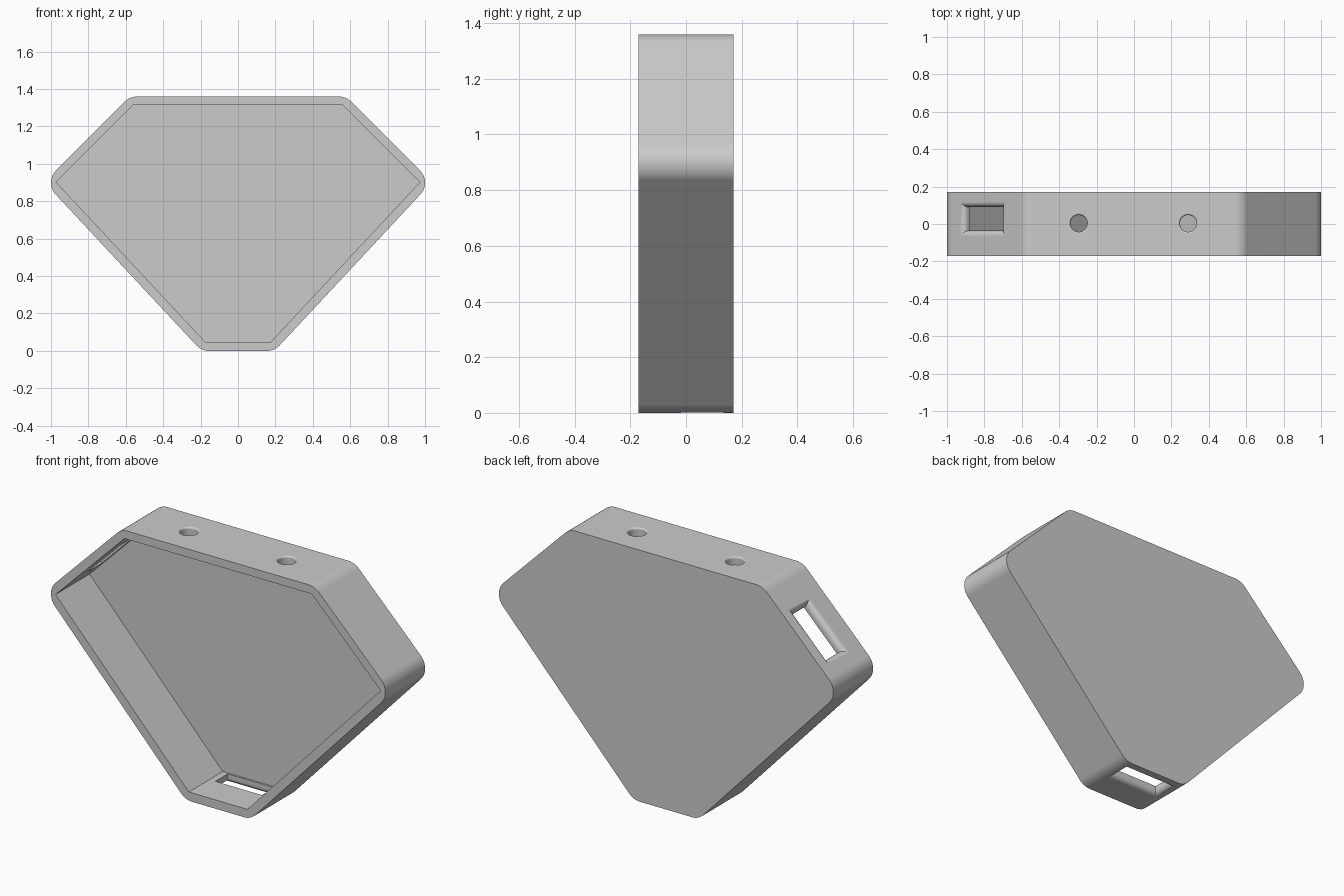
import bpy, bmesh, math
from mathutils import Matrix, Vector

if "Cube" in bpy.data.objects:
    bpy.data.objects.remove(bpy.data.objects["Cube"], do_unlink=True)

grey = bpy.data.materials.new("plain_grey")
grey.use_nodes = True
colour = (0.6, 0.6, 0.6, 1)
grey.diffuse_color = colour
grey.node_tree.nodes["Principled BSDF"].inputs["Base Color"].default_value = colour


def loft(name, rings):
    """Closed solid through a list of rings with equal point counts."""
    bm = bmesh.new()
    loops = [[bm.verts.new(p) for p in ring] for ring in rings]
    for a, b in zip(loops, loops[1:]):
        for i in range(len(a)):
            j = (i + 1) % len(a)
            bm.faces.new((a[i], a[j], b[j], b[i]))
    bm.faces.new(loops[0])
    bm.faces.new(loops[-1])
    bmesh.ops.recalc_face_normals(bm, faces=bm.faces)
    mesh = bpy.data.meshes.new(name)
    bm.to_mesh(mesh)
    bm.free()
    mesh.materials.append(grey)
    ob = bpy.data.objects.new(name, mesh)
    bpy.context.collection.objects.link(ob)
    return ob


def mirrored(half):
    """Complete a left half outline, listed top to bottom."""
    return [Vector(p) for p in half] + [Vector((-x, z)) for x, z in reversed(half)]


def rounded(points, radius, steps=10):
    """Replace every corner of a convex outline with an arc."""
    out = []
    for i, p in enumerate(points):
        a = (points[i - 1] - p).normalized()
        b = (points[(i + 1) % len(points)] - p).normalized()
        half = a.angle(b) / 2
        centre = p + (a + b).normalized() * radius / math.sin(half)
        start = p + a * radius / math.tan(half) - centre
        end = p + b * radius / math.tan(half) - centre
        sweep = math.pi - 2 * half
        for k in range(steps + 1):
            t = k / steps
            out.append(centre + (start * math.sin((1 - t) * sweep)
                                 + end * math.sin(t * sweep)) / math.sin(sweep))
    return out


def prism(name, outline, y0, y1):
    return loft(name, [[(p.x, y, p.y) for p in outline] for y in (y0, y1)])


def rectangle(hx, hy):
    return lambda g: [(sx * (hx + g), sy * (hy + g))
                      for sx, sy in ((-1, -1), (1, -1), (1, 1), (-1, 1))]


def circle(r, n=40):
    return lambda g: [((r + g) * math.cos(i * math.tau / n),
                       (r + g) * math.sin(i * math.tau / n)) for i in range(n)]


def flared_cutter(name, shape, flare, location, angle, steps=6):
    """Through hole whose outer rim is rolled over; local z points outward."""
    layers = [(0, -0.1)]
    for k in range(steps + 1):
        t = k / steps * math.pi / 2
        layers.append((flare * (1 - math.cos(t)), flare * (math.sin(t) - 1)))
    layers.append((flare, 0.03))
    place = Matrix.Translation(location) @ Matrix.Rotation(angle, 4, 'Y')
    return loft(name, [[place @ Vector((x, y, z)) for x, y in shape(g)]
                       for g, z in layers])


# Tray body: rounded outside, sharp-cornered recess open at the front
outer = mirrored([(-0.578, 1.36), (-1.036, 0.902), (-0.195, 0)])
inner = mirrored([(-0.56, 1.315), (-0.972, 0.902), (-0.175, 0.048)])
body = prism("tray_body", rounded(outer, 0.092), -0.17, 0.17)
cutters = [prism("recess_cutter", inner, -0.3, 0.12)]

# Round holes in the top wall
for x in (-0.295, 0.29):
    cutters.append(flared_cutter("top_hole_cutter", circle(0.045), 0.01,
                                 (x, 0.003, 1.36), 0))

# Slots in the right sloping wall and the bottom wall
cutters.append(flared_cutter("side_slot_cutter", rectangle(0.14, 0.063), 0.03,
                             (-0.81, 0.027, 1.128), -math.pi / 4))
cutters.append(flared_cutter("bottom_slot_cutter", rectangle(0.14, 0.052), 0.028,
                             (0, 0.058, 0), math.pi))

# Cut everything out of the body
bpy.context.view_layer.objects.active = body
body.select_set(True)
for cutter in cutters:
    cutter.hide_render = True
    mod = body.modifiers.new("cut", 'BOOLEAN')
    mod.operation = 'DIFFERENCE'
    mod.solver = 'EXACT'
    mod.object = cutter
    bpy.ops.object.modifier_apply(modifier=mod.name)
    bpy.data.objects.remove(cutter, do_unlink=True)

# Smooth the rounded parts and keep the flat walls flat
bpy.ops.object.shade_smooth_by_angle(angle=math.radians(30))
weighted = body.modifiers.new("flat_walls", 'WEIGHTED_NORMAL')
weighted.keep_sharp = True
